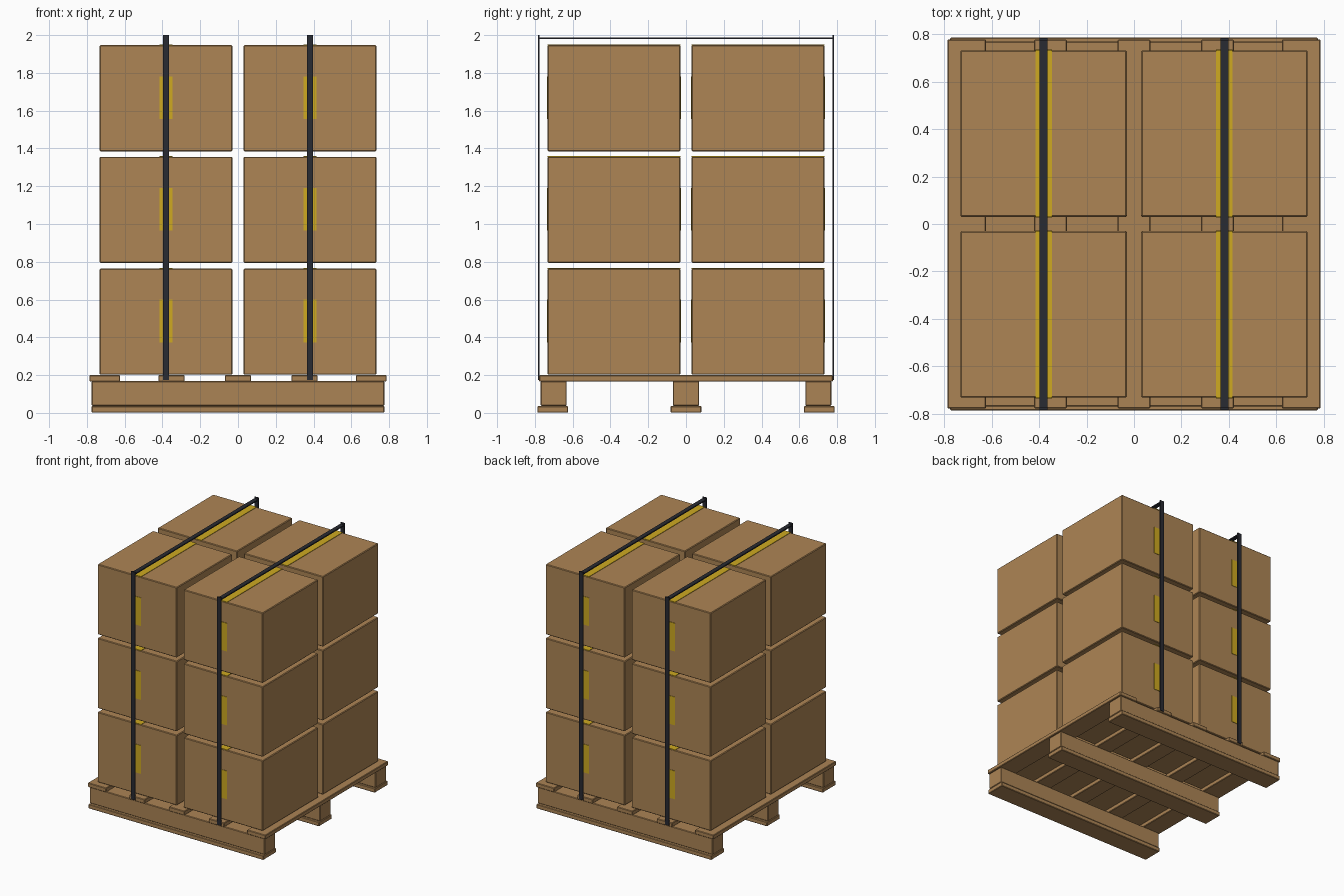
import bpy

if "Cube" in bpy.data.objects:
    bpy.data.objects.remove(bpy.data.objects["Cube"])


def colour(name, rgb):
    m = bpy.data.materials.new(name)
    m.diffuse_color = (*rgb, 1)
    m.use_nodes = True
    m.node_tree.nodes["Principled BSDF"].inputs["Base Color"].default_value = m.diffuse_color
    return m


cardboard = colour("cardboard", (0.42, 0.235, 0.09))
wood = colour("pallet wood", (0.41, 0.23, 0.09))
yellow = colour("yellow tape", (0.62, 0.40, 0.015))
black = colour("dark strap", (0.022, 0.024, 0.032))


def block(name, centre, size, mat, bevel=0.0):
    """Axis-aligned block with optional softened edges."""
    bpy.ops.mesh.primitive_cube_add(size=1, location=centre)
    o = bpy.context.object
    o.name = name
    o.scale = size
    bpy.ops.object.transform_apply(location=False, rotation=False, scale=True)
    o.data.materials.append(mat)
    if bevel:
        b = o.modifiers.new("soft_edges", 'BEVEL')
        b.width = bevel
        b.segments = 1
    return o


# Pallet: bottom boards, stringers, then deck boards across them
for y in (-0.705, 0, 0.705):
    block("bottom_board", (0, y, 0.0185), (1.55, 0.163, 0.035), wood, 0.004)
    block("stringer", (0, y * 0.994, 0.1025), (1.55, 0.138, 0.13), wood, 0.004)
for x, w in ((-0.705, 0.163), (-0.352, 0.138), (0, 0.138),
             (0.352, 0.138), (0.705, 0.163)):
    block("deck_board", (x, 0, 0.183), (w, 1.555, 0.034), wood, 0.004)

# Cartons stacked two by two, three layers high, with tape on top and ends
BOX_W, BOX_H = 0.702, 0.562
for z in (0.483, 1.075, 1.666):
    for x in (-0.381, 0.381):
        for y in (-0.381, 0.381):
            block("carton", (x, y, z), (BOX_W, BOX_W, BOX_H), cardboard, 0.005)
            block("top_tape", (x, y, z + BOX_H / 2 + 0.0005),
                  (0.07, BOX_W, 0.006), yellow)
            for s in (-1, 1):
                block("end_tape", (x, y + s * (BOX_W / 2 + 0.0005), z + 0.003),
                      (0.07, 0.006, 0.226), yellow)

# Straps: one span over the top and an upright at each end
for x in (-0.381, 0.381):
    block("strap_top", (x, 0, 1.984), (0.034, 1.558, 0.009), black)
    for s in (-1, 1):
        block("strap_upright", (x, s * 0.779, 1.0875),
              (0.034, 0.009, 1.825), black)
